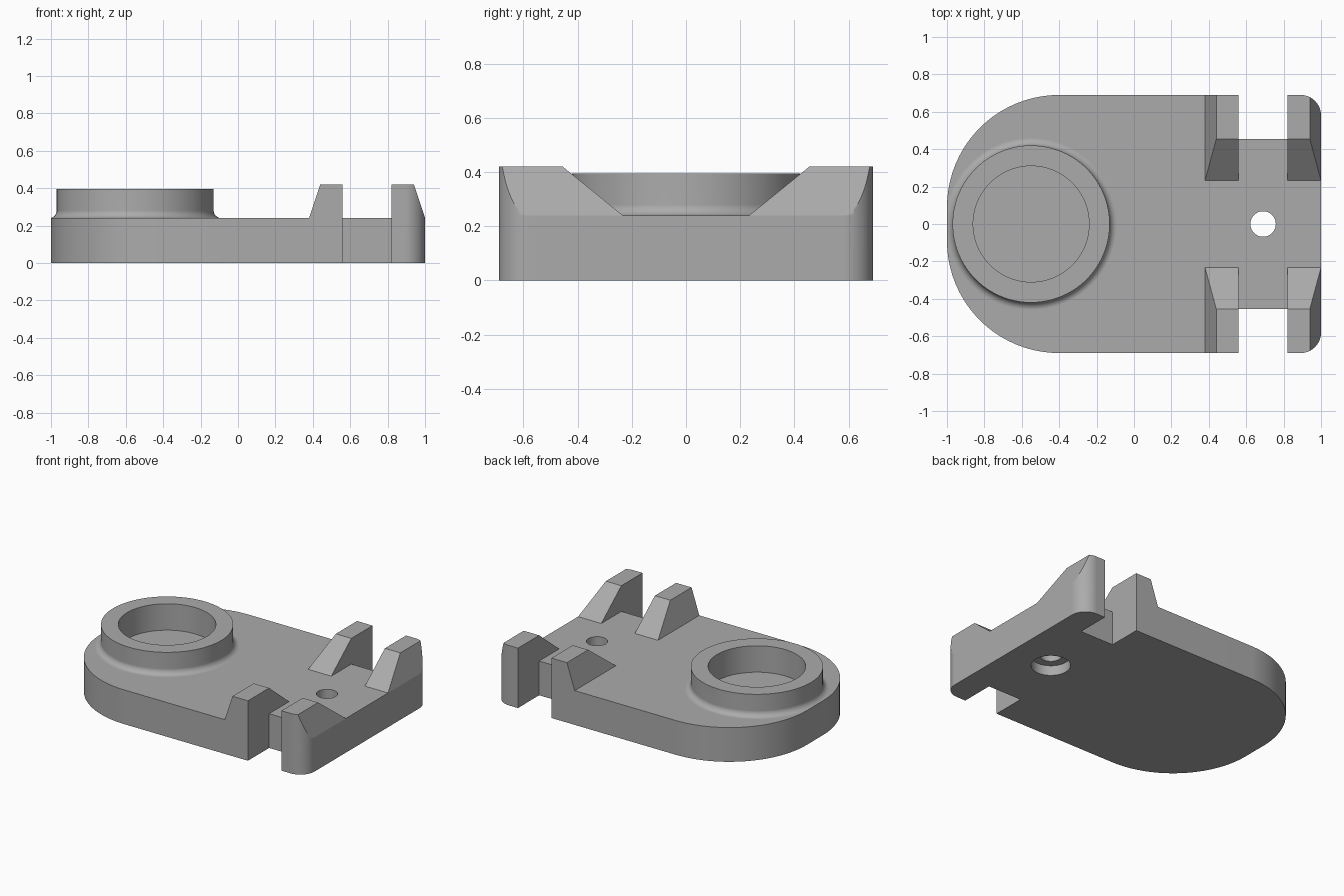
import bpy, bmesh, math

cube = bpy.data.objects.get("Cube")
if cube:
    bpy.data.objects.remove(cube, do_unlink=True)

GREY = (0.41, 0.41, 0.41, 1)
grey = bpy.data.materials.new("plain grey")
grey.use_nodes = True
grey.diffuse_color = GREY
grey.node_tree.nodes["Principled BSDF"].inputs["Base Color"].default_value = GREY

HALF_Y, PLATE_TOP, POST_TOP = 0.69, 0.24, 0.42
BOSS_X = -0.55


def loft(name, rings):
    """Solid skinned through equal-length rings of points, capped at both ends."""
    bm = bmesh.new()
    loops = [[bm.verts.new(p) for p in ring] for ring in rings]
    n = len(loops[0])
    for a, b in zip(loops, loops[1:]):
        for i in range(n):
            j = (i + 1) % n
            bm.faces.new((a[i], a[j], b[j], b[i]))
    bm.faces.new(loops[0][::-1])
    bm.faces.new(loops[-1])
    bmesh.ops.recalc_face_normals(bm, faces=bm.faces)
    mesh = bpy.data.meshes.new(name)
    bm.to_mesh(mesh)
    bm.free()
    mesh.materials.append(grey)
    obj = bpy.data.objects.new(name, mesh)
    bpy.context.collection.objects.link(obj)
    return obj


def prism(name, outline, z0, z1):
    return loft(name, [[(x, y, z) for x, y in outline] for z in (z0, z1)])


def rect(x0, x1, y0, y1):
    return [(x0, y0), (x1, y0), (x1, y1), (x0, y1)]


def circle(cx, r, n=96):
    return [(cx + r * math.cos(math.tau * i / n), r * math.sin(math.tau * i / n))
            for i in range(n)]


def combine(target, tool, operation):
    """Apply a boolean, then discard the tool."""
    mod = target.modifiers.new("combine", "BOOLEAN")
    mod.operation, mod.solver, mod.object = operation, "EXACT", tool
    bpy.context.view_layer.objects.active = target
    bpy.ops.object.modifier_apply(modifier=mod.name)
    bpy.data.objects.remove(tool, do_unlink=True)


def rounded_outline(steps=20):
    """Plate outline: small corners on the right, large ones on the left."""
    points = []
    for sx, sy, r, start in ((1, 1, 0.11, 0), (-1, 1, 0.6, 90),
                             (-1, -1, 0.6, 180), (1, -1, 0.11, 270)):
        for i in range(steps + 1):
            a = math.radians(start + 90 * i / steps)
            points.append((sx * (1 - r) + r * math.cos(a),
                           sy * (HALF_Y - r) + r * math.sin(a)))
    return points


# Base plate
outline = rounded_outline()
body = prism("bracket_body", outline, 0, PLATE_TOP)

# Sloped post rows on both long sides, trimmed to the plate outline
for side in (-1, 1):
    low = rect(0.34, 1.04, side * 0.085, side * 0.8)
    high = rect(0.44, 0.94, side * 0.455, side * 0.8)
    posts = loft("posts", [[(x, y, 0.06 * 2) for x, y in low],
                           [(x, y, POST_TOP) for x, y in high]])
    combine(posts, prism("trim", outline, 0.05, 0.6), "INTERSECT")
    combine(body, posts, "UNION")

# Gap between the posts, and the slots through the plate edges
combine(body, prism("gap", rect(0.56, 0.82, -1, 1), PLATE_TOP, 0.6), "DIFFERENCE")
for side in (-1, 1):
    slot = prism("slot", rect(0.56, 0.82, side * 0.455, side), -0.1, 0.5)
    combine(body, slot, "DIFFERENCE")

# Round boss with a filleted foot
FILLET, BOSS_R = 0.04, 0.42
profile = [(BOSS_R, 0.15)]
for i in range(9):
    a = math.radians(90 * i / 8)
    profile.append((BOSS_R + FILLET * (1 - math.sin(a)),
                    PLATE_TOP + FILLET * (1 - math.cos(a))))
profile.append((BOSS_R, 0.395))
boss = loft("boss", [[(max(x, -1), y, z) for x, y in circle(BOSS_X, r)]
                     for r, z in profile])
combine(body, boss, "UNION")

# Blind pocket in the boss, and the screw hole with a wider recess below
combine(body, prism("pocket", circle(BOSS_X, 0.31), 0.21, 0.6), "DIFFERENCE")
combine(body, prism("hole", circle(0.69, 0.068, 48), -0.1, 0.6), "DIFFERENCE")
combine(body, prism("recess", circle(0.69, 0.125, 48), -0.1, 0.07), "DIFFERENCE")

# Smooth the curved walls, keep the machined edges crisp
bpy.ops.object.select_all(action="DESELECT")
body.select_set(True)
bpy.context.view_layer.objects.active = body
bpy.ops.object.shade_smooth_by_angle(angle=math.radians(25))
weighted = body.modifiers.new("even_shading", "WEIGHTED_NORMAL")
weighted.keep_sharp = True
